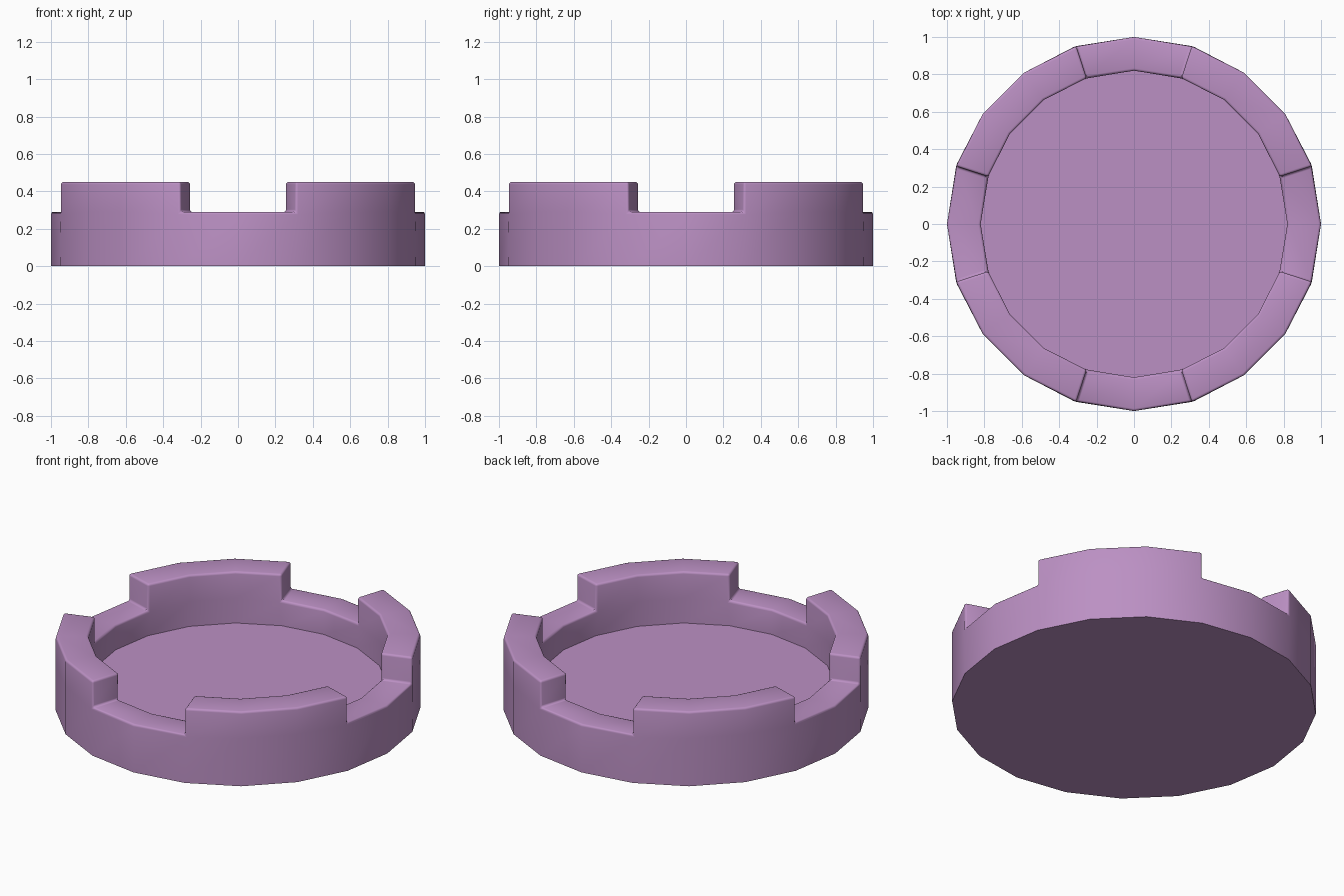
import bpy, bmesh, math

old = bpy.data.objects.get("Cube")
if old:
    bpy.data.objects.remove(old, do_unlink=True)

SIDES = 20
OUTER, INNER = 1.0, 0.82
FLOOR, LOW, HIGH = 0.14, 0.29, 0.45
BEVEL = 0.013

mat = bpy.data.materials.new("soft purple")
mat.use_nodes = True
purple = (0.50, 0.28, 0.55, 1)
mat.diffuse_color = purple
mat.node_tree.nodes["Principled BSDF"].inputs["Base Color"].default_value = purple

bm = bmesh.new()


def ring(radius, z):
    return [bm.verts.new((radius * math.cos(math.tau * i / SIDES),
                          radius * math.sin(math.tau * i / SIDES), z))
            for i in range(SIDES)]


def band(a, b, i):
    j = (i + 1) % SIDES
    bm.faces.new((a[i], a[j], b[j], b[i]))


def raised(i):
    # Two segments on each axis are notches, the three between are raised
    return 1 <= i % 5 <= 3


# Dish: base, outer wall, inner wall and floor
base, out_low, out_high = (ring(OUTER, z) for z in (0, LOW, HIGH))
floor, in_low, in_high = (ring(INNER, z) for z in (FLOOR, LOW, HIGH))
bm.faces.new(base[::-1])
bm.faces.new(floor)
for i in range(SIDES):
    band(base, out_low, i)
    band(in_low, floor, i)
    if raised(i):
        band(out_low, out_high, i)
        band(out_high, in_high, i)
        band(in_high, in_low, i)
    else:
        band(out_low, in_low, i)
    # Upright end walls of the raised blocks
    if raised(i) != raised((i - 1) % SIDES):
        bm.faces.new((out_low[i], out_high[i], in_high[i], in_low[i]))

# Remove unused corners above the notches
bmesh.ops.delete(bm, geom=[v for v in bm.verts if not v.link_faces], context="VERTS")
bmesh.ops.recalc_face_normals(bm, faces=bm.faces[:])

# Softly rounded rim and notch edges
rim = [e for e in bm.edges
       if min(v.co.z for v in e.verts) > FLOOR + 0.05
       and e.calc_face_angle(0) > math.radians(30)]
bmesh.ops.bevel(bm, geom=rim, offset=BEVEL, offset_type="OFFSET", segments=3,
                profile=0.5, affect="EDGES", clamp_overlap=True)

mesh = bpy.data.meshes.new("notched_dish")
bm.to_mesh(mesh)
bm.free()
mesh.materials.append(mat)
dish = bpy.data.objects.new("notched_dish", mesh)
bpy.context.collection.objects.link(dish)

bpy.ops.object.select_all(action="DESELECT")
dish.select_set(True)
bpy.context.view_layer.objects.active = dish
bpy.ops.object.shade_smooth_by_angle(angle=math.radians(35))
